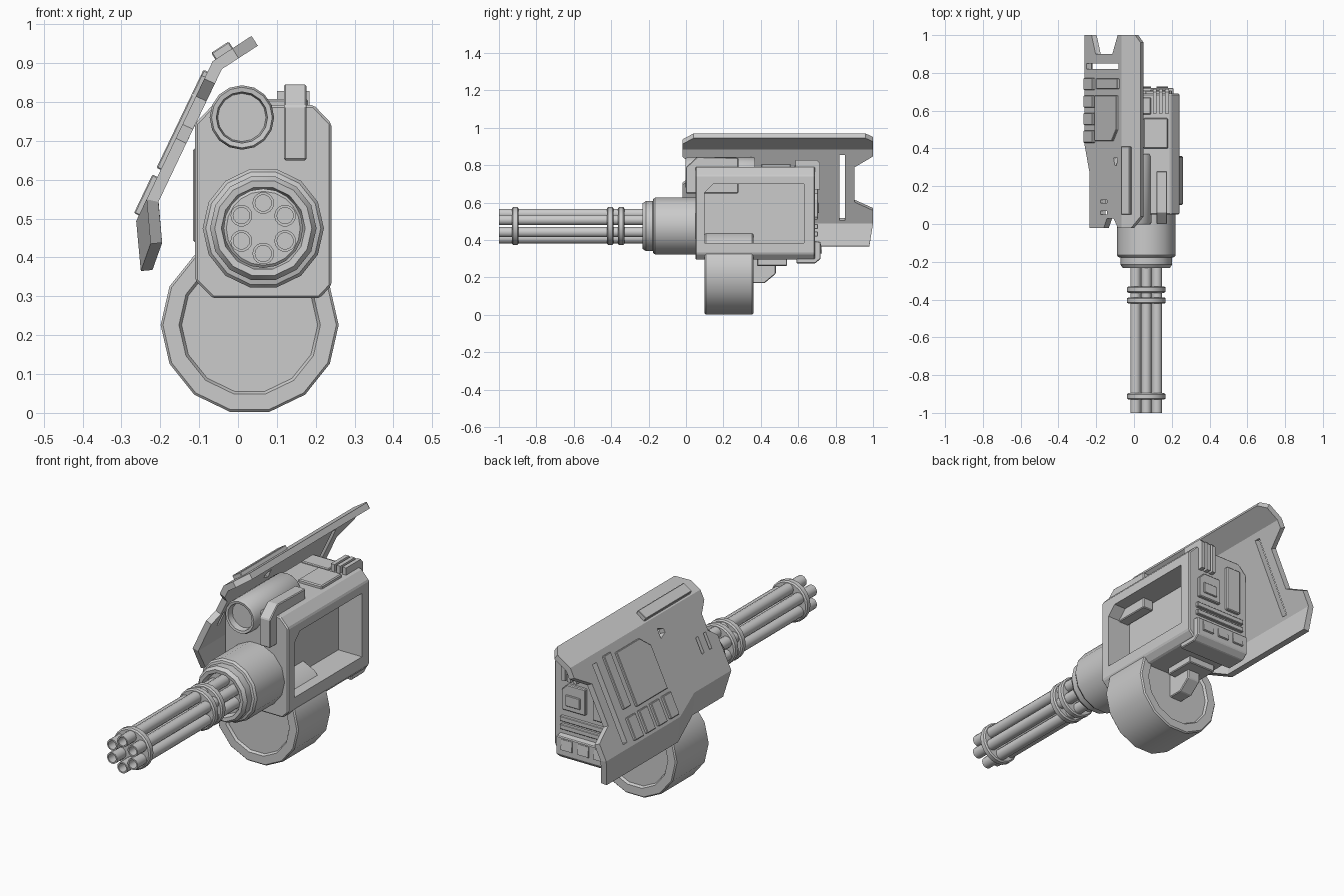
import bpy, bmesh
from math import sin, cos, pi, radians
from mathutils import Vector

if "Cube" in bpy.data.objects:
    bpy.data.objects.remove(bpy.data.objects["Cube"])


def finish(name, bm, bevel=0, smooth=False):
    bmesh.ops.recalc_face_normals(bm, faces=bm.faces)
    me = bpy.data.meshes.new(name)
    bm.to_mesh(me)
    bm.free()
    ob = bpy.data.objects.new(name, me)
    bpy.context.collection.objects.link(ob)
    if bevel:
        m = ob.modifiers.new("bevel", "BEVEL")
        m.width, m.segments, m.limit_method = bevel, 1, 'ANGLE'
    if smooth:
        bpy.ops.object.select_all(action='DESELECT')
        ob.select_set(True)
        bpy.context.view_layer.objects.active = ob
        bpy.ops.object.shade_smooth_by_angle(angle=radians(32))
    return ob


def loft(name, rings, bevel=0, smooth=False):
    """Skin a list of closed point loops and cap both ends."""
    bm = bmesh.new()
    loops = [[bm.verts.new(p) for p in r] for r in rings]
    n = len(loops[0])
    for a, b in zip(loops, loops[1:]):
        for i in range(n):
            j = (i + 1) % n
            bm.faces.new((a[i], a[j], b[j], b[i]))
    bm.faces.new(loops[0][::-1])
    bm.faces.new(loops[-1])
    return finish(name, bm, bevel, smooth)


def box(name, x0, x1, y0, y1, z0, z1, bevel=0):
    return loft(name, [[(x0, y0, z), (x1, y0, z), (x1, y1, z), (x0, y1, z)] for z in (z0, z1)], bevel)


def prism_y(name, pts, y0, y1, bevel=0):
    return loft(name, [[(x, y, z) for x, z in pts] for y in (y0, y1)], bevel)


def prism_x(name, pts, x0, x1, bevel=0):
    return loft(name, [[(x, y, z) for y, z in pts] for x in (x0, x1)], bevel)


def lathe(name, cx, cz, prof, n):
    """Turn (radius, y) points about an axis parallel to y."""
    return loft(name, [[(cx + r * cos(2 * pi * i / n), y, cz + r * sin(2 * pi * i / n))
                        for i in range(n)] for r, y in prof], smooth=True)


def cut(ob, cutter):
    cutter.hide_render = True
    cutter.display_type = 'WIRE'
    m = ob.modifiers.new("cut", "BOOLEAN")
    m.operation, m.object, m.solver = 'DIFFERENCE', cutter, 'EXACT'


# Main receiver with deep side recess
body = prism_y("receiver", [(-.065, .295), (.21, .295), (.24, .327), (.24, .745), (.195, .792),
                            (-.065, .792), (-.11, .745), (-.11, .34)], .05, .69, .006)
cut(body, prism_x("recess_cutter", [(.10, .385), (.63, .385), (.63, .70), (.145, .70), (.10, .655)], .11, .3))
box("left_side_panel", -.116, -.10, .14, .60, .44, .68, .004)

# Ammunition drum and its latch
lathe("ammo_drum", .03, .226, [(.175, .112), (.182, .10), (.223, .10), (.229, .106), (.229, .354),
                               (.223, .36), (.182, .36), (.175, .348)], 14)
prism_x("drum_latch", [(.34, .17), (.42, .17), (.48, .22), (.48, .265), (.45, .30), (.34, .30)], .0, .07, .004)
box("latch_plate", -.04, .11, .38, .54, .262, .31, .004)

# Rotating barrel cluster
BX, BZ = .065, .475
lathe("barrel_housing", BX, BZ, [(.10, -.20), (.108, -.23), (.125, -.232), (.137, -.215), (.137, -.178),
                                 (.148, -.175), (.156, -.165), (.156, .06)], 14)
for i in range(6):
    a = pi / 6 + i * pi / 3
    lathe(f"barrel_{i + 1}", BX + .065 * cos(a), BZ + .065 * sin(a),
          [(.021, -.88), (.021, -1), (.028, -1), (.028, -.19)], 14)
for i, (y0, y1) in enumerate([(-.93, -.896), (-.422, -.388), (-.364, -.33)]):
    lathe(f"barrel_clamp_{i + 1}", BX, BZ, [(.095, y0), (.102, y0 + .006), (.102, y1 - .006), (.095, y1)], 20)

# Scope tube, side post and top details
lathe("scope_tube", .01, .76, [(.062, .03), (.066, .0), (.078, -.002), (.083, .008), (.083, .36), (.078, .37)], 16)
prism_x("side_post", [(.0, .65), (.28, .65), (.28, .84), (.06, .845), (.0, .79)], .118, .176, .004)
box("top_plate", .05, .18, .40, .56, .78, .808, .005)
box("top_rear_block", -.06, .09, .58, .67, .78, .80, .004)
for i in range(3):
    x = .10 + i * .032
    prism_x(f"cooling_fin_{i + 1}", [(.585, .76), (.585, .828), (.70, .828), (.716, .81), (.716, .67), (.67, .67)],
            x, x + .02)

# Rear face details
prism_x("rear_lower_block", [(.59, .275), (.69, .275), (.72, .30), (.72, .39), (.66, .40), (.59, .34)],
        -.09, .21, .004)
for i in range(3):
    x = -.06 + i * .09
    prism_x(f"rear_port_{i + 1}", [(.70, .32), (.728, .33), (.722, .38), (.70, .38)], x, x + .06)
for i in range(2):
    box(f"rear_rib_{i + 1}", -.08, .20, .68, .706, .42 + i * .04, .445 + i * .04, .003)
prism_y("rear_panel", [(.06, .52), (.19, .52), (.19, .62), (.16, .65), (.06, .65)], .68, .706, .004)
box("rear_panel_inset", .085, .165, .69, .712, .545, .60, .003)
box("rear_tall_panel", -.06, .02, .68, .706, .51, .74, .004)

# Bent side shield: each plane is (origin, direction, outward normal) in x and z
MID = ((-.065, .905), (-.432, -.902), (-.902, .432))
TOP = ((-.065, .905), (.838, .545), (-.545, .838))


def on(plane, y, s, h=0):
    o, d, n = plane
    return Vector((o[0] + d[0] * s + n[0] * h, y, o[1] + d[1] * s + n[1] * h))


def slab(name, plane, pts, h0=-.01, h1=.012, bevel=.003):
    return loft(name, [[on(plane, y, s, h) for y, s in pts] for h in (h0, h1)], bevel)


def rect(y0, y1, s0, s1):
    return [(y0, s0), (y1, s0), (y1, s1), (y0, s1)]


bm = bmesh.new()
top = [(-.02, .06), (.04, .119), (.96, .119), (1, .085)]
bend = [(-.02, .394), (.27, .394), (.42, .456), (1, .456)]
front = [(-.02, .05), (.03, .10), (.03, .18), (-.02, .22)]
rear = [(1, .37), (.9, .32), (.9, .115), (1, .05)]
corner = [bm.verts.new(on(MID, y, 0)) for y in (-.02, 1)]
tv = [bm.verts.new(on(TOP, *p)) for p in top]
bv = [bm.verts.new(on(MID, *p)) for p in bend]
fv = [bm.verts.new(on(MID, *p)) for p in front]
rv = [bm.verts.new(on(MID, *p)) for p in rear]
lv = [bm.verts.new(p) for p in [(-.225, .03, .435), (-.225, .27, .435), (-.25, .42, .365), (-.25, .98, .365)]]
bm.faces.new([corner[0]] + tv + [corner[1]])
mid = bm.faces.new([corner[0]] + fv + bv + rv + [corner[1]])
for i in range(3):
    bm.faces.new((bv[i], lv[i], lv[i + 1], bv[i + 1]))
bmesh.ops.recalc_face_normals(bm, faces=bm.faces)
shield = finish("side_shield", bm)
if shield.data.polygons[1].normal.x > 0:
    shield.data.flip_normals()
m = shield.modifiers.new("thickness", "SOLIDIFY")
m.thickness, m.offset, m.use_even_offset = .03, -1, True

# Openings in the shield
holes = [rect(.82, .85, .04, .43), rect(.05, .068, .18, .26), rect(.11, .128, .18, .26),
         [(.35, .05), (.35, .10), (.31, .085), (.31, .065)]]
for i, pts in enumerate(holes):
    cut(shield, slab(f"shield_cutter_{i + 1}", MID, pts, -.06, .04, 0))

# Raised plates on the shield
slab("shield_top_rib", TOP, rect(.05, .41, .008, .062), h1=.02)
slab("shield_main_plate", MID, [(.44, .10), (.50, .045), (.68, .045), (.68, .31), (.44, .31)])
slab("shield_bar", MID, rect(.715, .77, .03, .29))
for i in range(4):
    y = .43 + i * .093
    slab(f"shield_tile_{i + 1}", MID, rect(y, y + .065, .33, .44), h1=.014)
